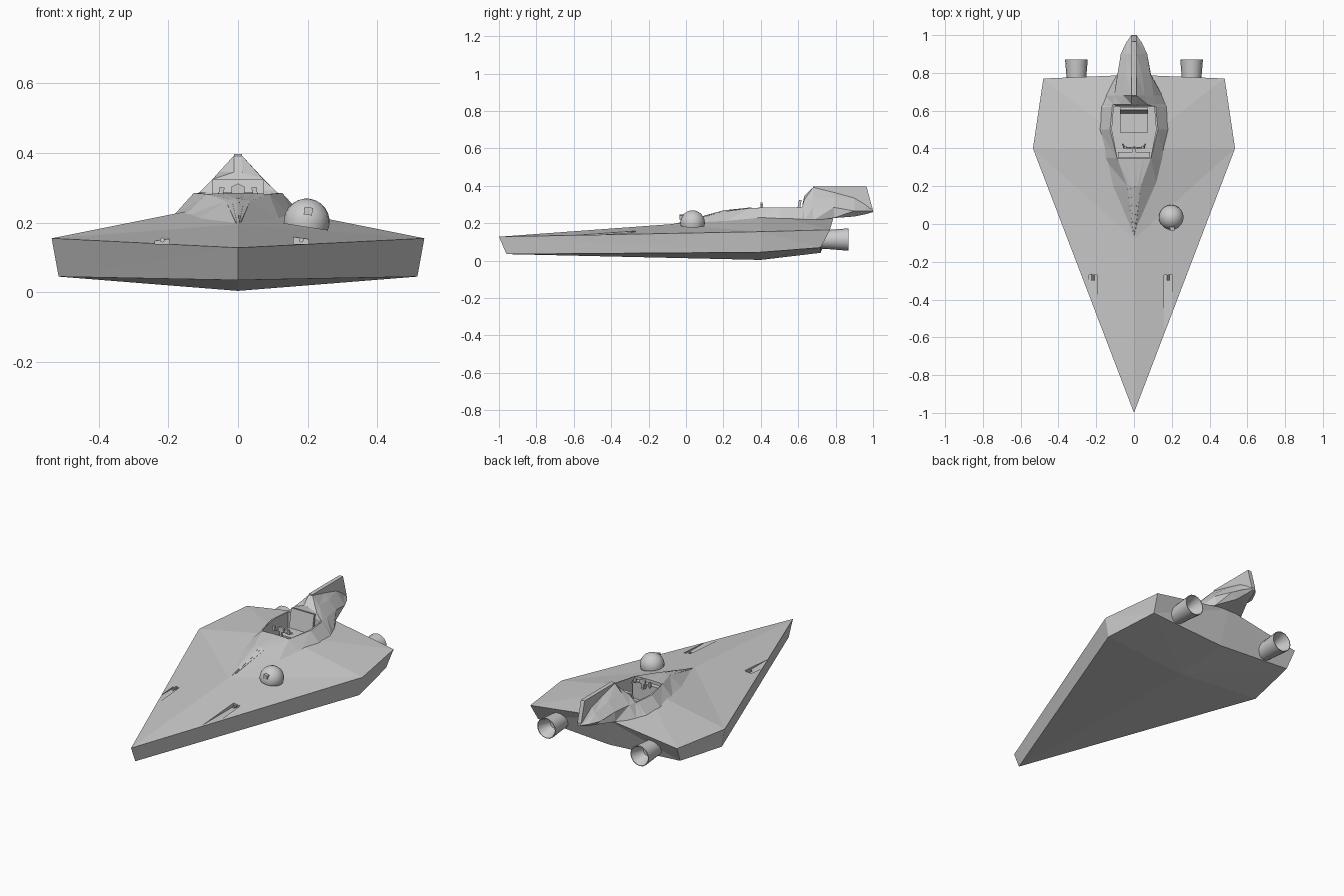
import bpy, bmesh, math
from mathutils import Vector, Matrix

if "Cube" in bpy.data.objects:
    bpy.data.objects.remove(bpy.data.objects["Cube"])


def make(name, verts, faces):
    me = bpy.data.meshes.new(name)
    bm = bmesh.new()
    vs = [bm.verts.new(v) for v in verts]
    for f in faces:
        bm.faces.new([vs[i] for i in f])
    bmesh.ops.recalc_face_normals(bm, faces=bm.faces)
    bm.to_mesh(me)
    bm.free()
    ob = bpy.data.objects.new(name, me)
    bpy.context.collection.objects.link(ob)
    return ob


def loft(name, rings):
    n = len(rings[0])
    verts = [p for r in rings for p in r]
    faces = [tuple(range(n)), tuple(range(len(verts) - n, len(verts)))]
    for k in range(len(rings) - 1):
        for i in range(n):
            j = (i + 1) % n
            a, b, c, d = k*n + i, k*n + j, (k+1)*n + j, (k+1)*n + i
            faces += [(a, b, c), (a, c, d)]
    return make(name, verts, faces)


def box(name, lo, hi, rot=None):
    c = (Vector(lo) + Vector(hi)) / 2
    h = (Vector(hi) - Vector(lo)) / 2
    rings = [[(sx*h.x, sy*h.y, sz*h.z) for sx, sy in
              ((-1, -1), (1, -1), (1, 1), (-1, 1))] for sz in (-1, 1)]
    ob = loft(name, rings)
    ob.location = c
    if rot:
        ob.rotation_euler = rot
    return ob


def lathe(name, profile, n=16):
    # profile of (radius, height) spun round z
    rings = [[(r*math.cos(2*math.pi*i/n), r*math.sin(2*math.pi*i/n), h)
              for i in range(n)] for r, h in profile]
    return loft(name, rings)


def boolean(ob, other, op):
    m = ob.modifiers.new("bool", 'BOOLEAN')
    m.object, m.operation, m.solver = other, op, 'EXACT'
    bpy.context.view_layer.update()
    bpy.context.view_layer.objects.active = ob
    bpy.ops.object.modifier_apply(modifier=m.name)
    bpy.data.objects.remove(other)


def smooth(ob, angle=35):
    bpy.ops.object.select_all(action='DESELECT')
    ob.select_set(True)
    bpy.context.view_layer.objects.active = ob
    bpy.ops.object.shade_smooth_by_angle(angle=math.radians(angle))


# wedge hull: centre points first, then right side and left side
centre = [(0, -1, .128), (0, -.08, .195), (0, .4, .262), (0, .79, .235),
          (0, -.96, .035), (0, .4, .004), (0, .72, .042)]
side = [(.535, .4, .155), (.48, .77, .165), (.515, .4, .045), (.465, .72, .07)]
verts = centre + side + [(-x, y, z) for x, y, z in side]
faces = []
for o in (7, 11):
    tw, tr, bw, br = o, o + 1, o + 2, o + 3
    faces += [(0, 1, tw), (1, 2, tw), (2, 3, tr), (2, tr, tw),
              (4, 5, bw), (5, 6, br), (5, br, bw),
              (0, tw, bw), (0, bw, 4), (tw, tr, br), (tw, br, bw),
              (3, 6, br), (3, br, tr)]
hull = make("hull", verts, faces)

# cockpit fairing and tail: base, rim, shoulder, top half-points per station
stations = [
    (-.08, (.003, .186), (.002, .189), (.0015, .191), (.001, .192)),
    (.20, (.12, .205), (.035, .262), (.018, .266), (.004, .269)),
    (.35, (.16, .215), (.09, .282), (.05, .284), (.01, .285)),
    (.50, (.187, .218), (.127, .285), (.07, .287), (.012, .287)),
    (.62, (.175, .218), (.115, .285), (.07, .287), (.012, .287)),
    (.632, (.170, .215), (.112, .286), (.072, .325), (.012, .345)),
    (.68, (.15, .215), (.105, .288), (.055, .345), (.012, .392)),
    (.79, (.09, .228), (.088, .285), (.045, .335), (.012, .365)),
    (.90, (.035, .236), (.07, .266), (.035, .308), (.012, .335)),
    (.96, (.02, .248), (.042, .266), (.022, .284), (.011, .30)),
    (1.0, (.008, .260), (.013, .265), (.010, .269), (.006, .273)),
]
rings = []
for y, *pts in stations:
    rings.append([(x, y, z) for x, z in pts] + [(-x, y, z) for x, z in reversed(pts)])
boolean(hull, loft("fairing", rings), 'UNION')

# cockpit opening
plan = [(.088, .35), (.117, .5), (.107, .622)]
plan += [(-x, y) for x, y in reversed(plan)]
boolean(hull, loft("cockpit_cutter", [[(x, y, z) for x, y in plan] for z in (.165, .42)]),
        'DIFFERENCE')

# gun channels open at the hull edge
for x0, x1 in ((.16, .203), (-.238, -.196)):
    boolean(hull, box("channel_cutter", (x0, -.72, .138), (x1, -.27, .22)), 'DIFFERENCE')
    cx = (x0 + x1) / 2
    gun = lathe("gun_barrel", [(.007, 0), (.007, .035)], 8)
    gun.location = (cx, -.265, .15)
    gun.rotation_euler = (math.pi/2, 0, 0)

# tail fin
prof = [(.675, .37), (.68, .397), (.965, .397), (.998, .275), (.9, .30)]
loft("tail_fin", [[(s*.012, y, z) for y, z in prof] for s in (-1, 1)])

# flared engine nozzles
for s, label in ((-1, "left"), (1, "right")):
    noz = lathe(label + "_engine_nozzle",
                [(.048, 0), (.053, .08), (.060, .165), (.056, .165), (.028, .09)])
    noz.location = (s*.305, .705, .113)
    noz.rotation_euler = (-math.pi/2, 0, 0)
    smooth(noz)

# sensor dome with its lens, tilted to follow the hull
r = .066
dome_profile = [(r*.97, -.016)] + [(r*math.cos(a), r*math.sin(a)) for a in
                                   (math.radians(d) for d in (0, 15, 30, 45, 60, 75, 88))]
dome = lathe("sensor_dome", dome_profile, 20)
dome.location = (.197, .035, .203)
dome.rotation_euler = (0, math.radians(9), 0)
smooth(dome)
box("dome_lens", (.19, -.034, .222), (.214, 0, .244), (0, math.radians(9), 0))

# seat
box("seat_cushion", (-.075, .485, .165), (.075, .60, .215))
box("seat_back", (-.075, .592, .19), (.075, .606, .325), (math.radians(-10), 0, 0))

# dashboard and steering yoke
box("dashboard", (-.085, .352, .166), (.085, .38, .268))
hexa = [(.018, .284), (.018, .303), (0, .312), (-.018, .303), (-.018, .284), (0, .278)]
loft("yoke_hub", [[(x, y, z) for x, z in hexa] for y in (.398, .408)])
box("yoke_column", (-.008, .37, .25), (.008, .41, .262))
box("yoke_stem", (-.006, .398, .25), (.006, .408, .285))
arc = [(-.06, .425, .278), (-.05, .405, .282), (0, .402, .284),
       (.05, .405, .282), (.06, .425, .278)]
cu = bpy.data.curves.new("yoke_bar", 'CURVE')
cu.dimensions = '3D'
cu.bevel_depth, cu.bevel_resolution, cu.use_fill_caps = .005, 0, True
sp = cu.splines.new('POLY')
sp.points.add(len(arc) - 1)
for p, c in zip(sp.points, arc):
    p.co = (*c, 1)
bpy.context.collection.objects.link(bpy.data.objects.new("yoke_bar", cu))
for s in (-1, 1):
    box("yoke_grip", (s*.048 - .007, .40, .276), (s*.048 + .007, .412, .302),
        (0, math.radians(-12*s), 0))
